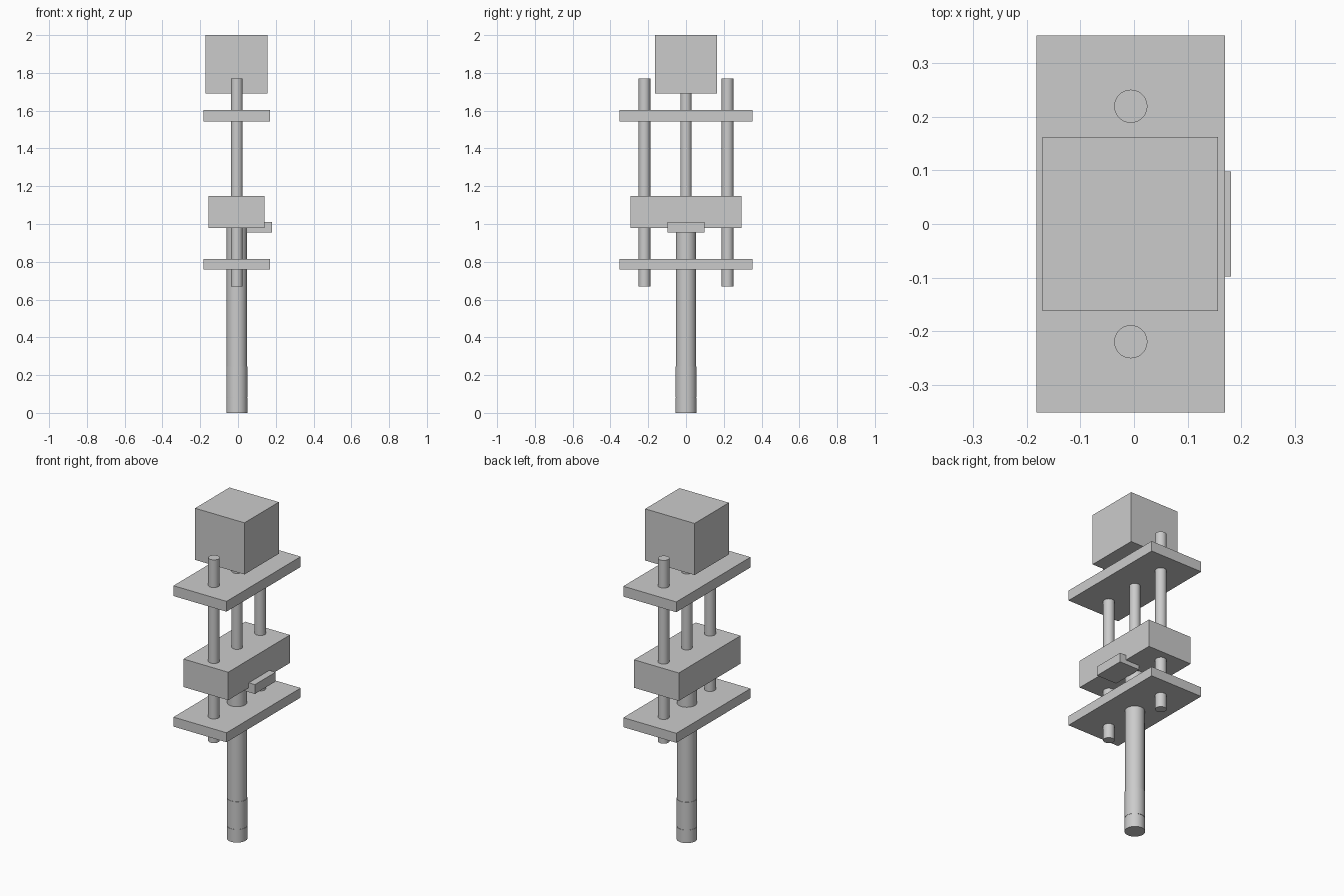
import bpy

cube = bpy.data.objects.get("Cube")
if cube:
    bpy.data.objects.remove(cube, do_unlink=True)

grey = bpy.data.materials.new("light_grey")
grey.use_nodes = True
GREY = (0.6, 0.6, 0.6, 1)
grey.diffuse_color = GREY
grey.node_tree.nodes["Principled BSDF"].inputs["Base Color"].default_value = GREY

AXIS = -0.006  # x of the shared vertical axis


def box(name, x, y, z):
    """Box from (low, high) ranges in x and z, and a half depth y."""
    bpy.ops.mesh.primitive_cube_add(size=1, location=(sum(x) / 2, 0, sum(z) / 2))
    ob = bpy.context.object
    ob.name = name
    ob.scale = (x[1] - x[0], 2 * y, z[1] - z[0])
    bpy.ops.object.transform_apply(location=False, rotation=False, scale=True)
    ob.data.materials.append(grey)


def rod(name, radius, z, y=0):
    """Upright cylinder between two heights."""
    bpy.ops.mesh.primitive_cylinder_add(vertices=48, radius=radius, depth=z[1] - z[0],
                                        location=(AXIS, y, sum(z) / 2))
    ob = bpy.context.object
    ob.name = name
    bpy.ops.object.shade_smooth_by_angle()
    ob.data.materials.append(grey)


# Motor housing on top
box("motor_housing", (-0.171, 0.157), 0.163, (1.69, 2.0))

# Fixed end plates
for name, z in (("upper_plate", (1.542, 1.604)), ("lower_plate", (0.758, 0.815))):
    box(name, (-0.182, 0.17), 0.352, z)

# Sliding carriage with side bracket
box("carriage", (-0.157, 0.14), 0.293, (0.98, 1.148))
box("side_bracket", (0.045, 0.181), 0.098, (0.954, 1.01))

# Guide rods and drive screw
for name, y in (("front_guide_rod", -0.22), ("back_guide_rod", 0.22)):
    rod(name, 0.031, (0.67, 1.77), y)
rod("drive_screw", 0.03, (1.1, 1.7))

# Spindle with a sleeve and a tip
rod("spindle", 0.054, (0.03, 1.0))
rod("spindle_sleeve", 0.056, (0.082, 0.245))
rod("spindle_tip", 0.056, (0, 0.078))
